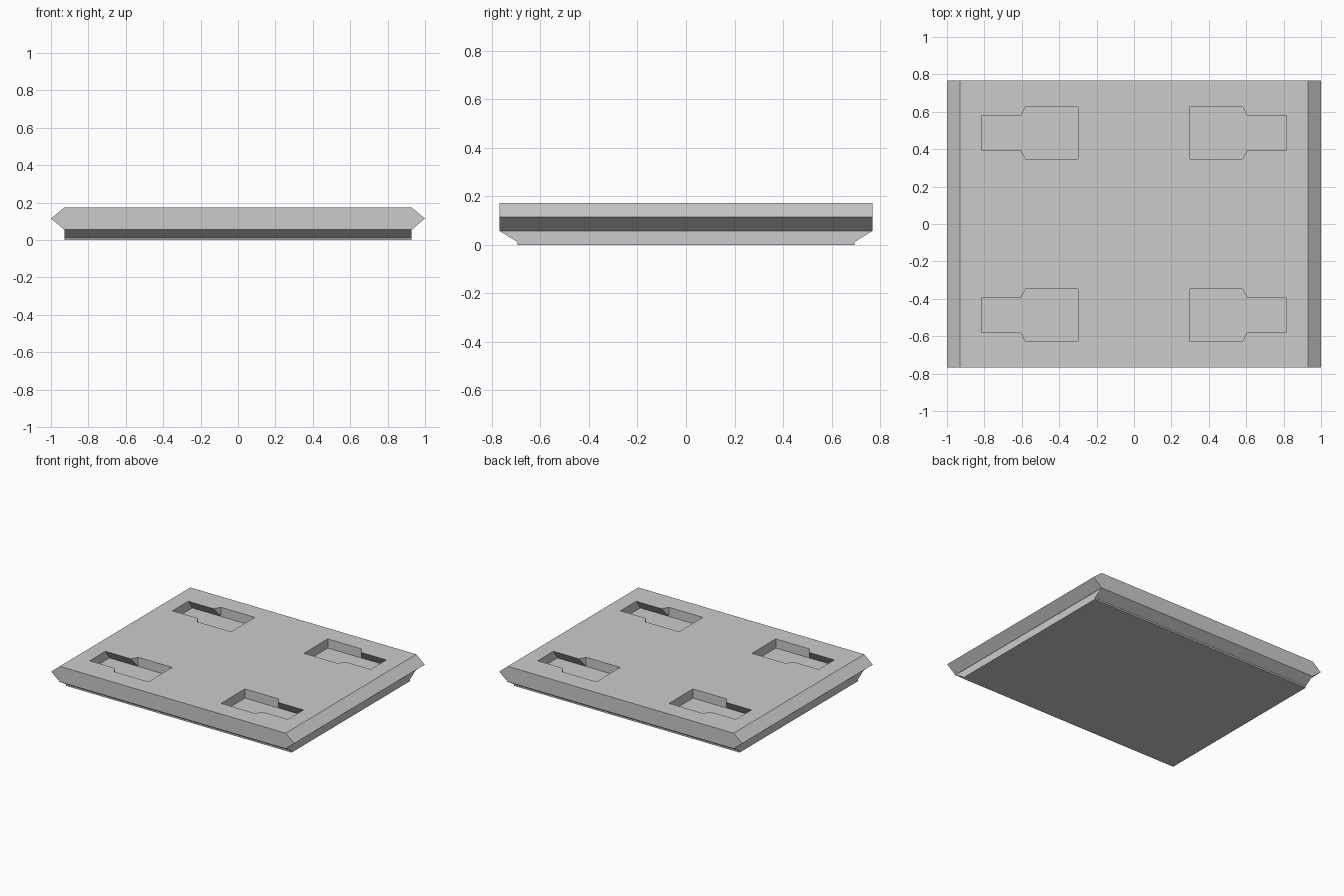
import bpy
import bmesh

cube = bpy.data.objects.get("Cube")
if cube:
    bpy.data.objects.remove(cube, do_unlink=True)

grey = bpy.data.materials.new("light_grey")
grey.use_nodes = True
grey.diffuse_color = (0.6, 0.6, 0.6, 1)
grey.node_tree.nodes["Principled BSDF"].inputs["Base Color"].default_value = (0.6, 0.6, 0.6, 1)

HALF_X, RIM_X, HALF_Y = 1.0, 0.93, 0.768
TOP, MID, SEAM = 0.173, 0.115, 0.057
POCKET_FLOOR = TOP - 0.068


def finish(name, bm):
    bmesh.ops.recalc_face_normals(bm, faces=bm.faces)
    mesh = bpy.data.meshes.new(name)
    bm.to_mesh(mesh)
    bm.free()
    mesh.materials.append(grey)
    obj = bpy.data.objects.new(name, mesh)
    bpy.context.collection.objects.link(obj)
    return obj


def prism(name, profile, half, axis):
    """Extrude a side-view profile symmetrically along x or y."""
    bm = bmesh.new()
    ends = []
    for s in (-half, half):
        ends.append([bm.verts.new((s, u, z) if axis == "x" else (u, s, z))
                     for u, z in profile])
    a, b = ends
    bm.faces.new(a)
    bm.faces.new(b)
    for i in range(len(a)):
        j = (i + 1) % len(a)
        bm.faces.new((a[i], a[j], b[j], b[i]))
    return finish(name, bm)


def pocket_cutter(sx, cy):
    """Wide entry with a narrower slot whose sides are undercut."""
    wide, narrow = 0.14, 0.092
    inner, step, neck, outer = 0.30, 0.58, 0.605, 0.815
    bm = bmesh.new()

    def ring(half, z):
        return [bm.verts.new((sx * x, cy + y, z)) for x, y in half] + \
               [bm.verts.new((sx * x, cy - y, z)) for x, y in reversed(half)]

    mouth = [(inner, wide), (step, wide), (neck, narrow), (outer, narrow)]
    cap = ring(mouth, TOP + 0.05)
    rim = ring(mouth, TOP)
    base = ring([(inner, wide), (step, wide), (outer, wide)], POCKET_FLOOR)
    bm.faces.new(cap)
    bm.faces.new(base)
    for i in range(8):
        j = (i + 1) % 8
        bm.faces.new((cap[i], cap[j], rim[j], rim[i]))
    # rim corner -> base corner; the slanted neck collapses onto one corner
    match = [0, 1, 1, 2, 3, 4, 4, 5]
    for i in range(8):
        j = (i + 1) % 8
        p, q = base[match[i]], base[match[j]]
        bm.faces.new((rim[i], rim[j], p) if p is q else (rim[i], rim[j], q, p))
    cutter = finish("pocket_cutter", bm)
    cutter.hide_render = True
    return cutter


# Main slab with pointed left and right edges
slab = prism("top_slab", [(-HALF_X, MID), (-RIM_X, TOP), (RIM_X, TOP),
                          (HALF_X, MID), (RIM_X, SEAM), (-RIM_X, SEAM)], HALF_Y, "y")

# Tapered lower plate
FOOT_Y, LIP = 0.695, 0.012
prism("base_plate", [(-HALF_Y, SEAM), (HALF_Y, SEAM), (FOOT_Y, LIP),
                     (FOOT_Y, 0), (-FOOT_Y, 0), (-FOOT_Y, LIP)], RIM_X - 0.002, "x")

# Four keyhole pockets
cutters = [pocket_cutter(sx, sy * 0.487) for sx in (-1, 1) for sy in (-1, 1)]
for cutter in cutters:
    mod = slab.modifiers.new("pocket", "BOOLEAN")
    mod.operation = "DIFFERENCE"
    mod.solver = "EXACT"
    mod.object = cutter
bpy.context.view_layer.update()
evaluated = slab.evaluated_get(bpy.context.evaluated_depsgraph_get())
carved = bpy.data.meshes.new_from_object(evaluated)
slab.modifiers.clear()
slab.data = carved
for cutter in cutters:
    bpy.data.objects.remove(cutter, do_unlink=True)
